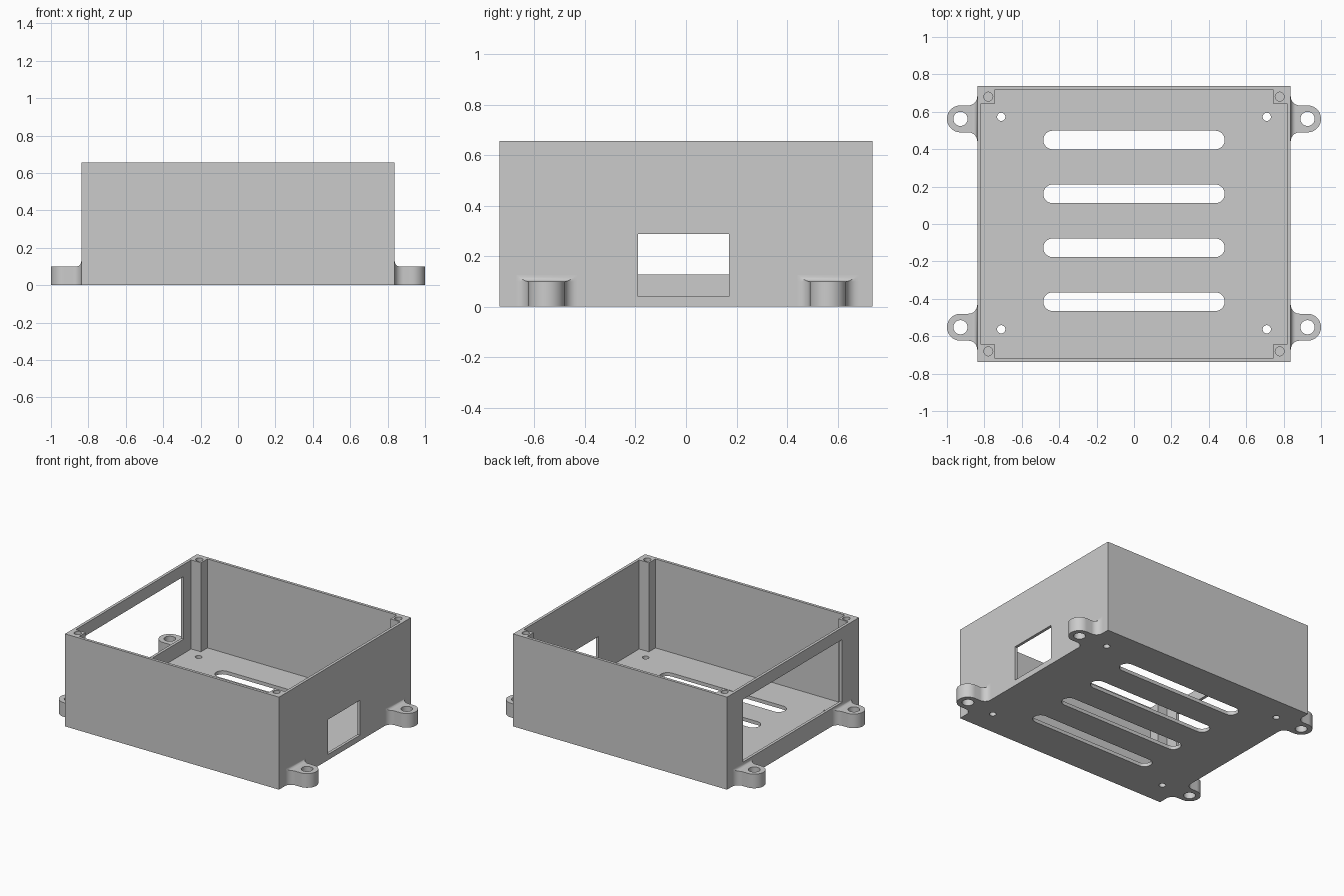
import bpy, bmesh
from math import sin, cos, pi

if "Cube" in bpy.data.objects:
    bpy.data.objects.remove(bpy.data.objects["Cube"], do_unlink=True)

grey = bpy.data.materials.new("light_grey_plastic")
grey.use_nodes = True
COLOUR = (0.6, 0.6, 0.6, 1)
grey.diffuse_color = COLOUR
grey.node_tree.nodes["Principled BSDF"].inputs["Base Color"].default_value = COLOUR

X, Y, H = 0.838, 0.738, 0.655      # outer half sizes and height
WALL, FLOOR = 0.02, 0.025
OFF = 0.005                        # mounting features sit slightly to the back


def add_prism(bm, outline, z0, z1):
    """Closed upright prism over a plan outline."""
    low = [bm.verts.new((x, y, z0)) for x, y in outline]
    high = [bm.verts.new((x, y, z1)) for x, y in outline]
    bm.faces.new(low[::-1])
    bm.faces.new(high)
    n = len(outline)
    for i in range(n):
        j = (i + 1) % n
        bm.faces.new((low[i], low[j], high[j], high[i]))


def rect(x0, x1, y0, y1):
    return [(x0, y0), (x1, y0), (x1, y1), (x0, y1)]


def arc(cx, cy, r, a0, a1, n):
    return [(cx + r * cos(a0 + (a1 - a0) * i / n),
             cy + r * sin(a0 + (a1 - a0) * i / n)) for i in range(n + 1)]


def circle(cx, cy, r, n=32):
    return arc(cx, cy, r, 0, 2 * pi, n)[:-1]


def finish(name, bm):
    bmesh.ops.recalc_face_normals(bm, faces=bm.faces)
    mesh = bpy.data.meshes.new(name)
    bm.to_mesh(mesh)
    bm.free()
    obj = bpy.data.objects.new(name, mesh)
    mesh.materials.append(grey)
    bpy.context.collection.objects.link(obj)
    return obj


def cut(obj, cutter):
    mod = obj.modifiers.new("cut", 'BOOLEAN')
    mod.operation, mod.solver, mod.object = 'DIFFERENCE', 'EXACT', cutter
    bpy.ops.object.select_all(action='DESELECT')
    bpy.context.view_layer.objects.active = obj
    obj.select_set(True)
    bpy.ops.object.modifier_apply(modifier=mod.name)
    bpy.data.objects.remove(cutter, do_unlink=True)


def smooth(obj):
    bpy.ops.object.select_all(action='DESELECT')
    bpy.context.view_layer.objects.active = obj
    obj.select_set(True)
    bpy.ops.object.shade_smooth_by_angle(angle=0.6)


# Housing block
bm = bmesh.new()
add_prism(bm, rect(-X, X, -Y, Y), 0, H)
housing = finish("housing", bm)

# Cavity, with notched corners that leave the screw posts standing
ix, iy, px, py = X - WALL, Y - WALL, 0.742, 0.645
plan = [(px, -iy), (px, -py), (ix, -py), (ix, py), (px, py), (px, iy)]
plan += [(-x, -y) for x, y in plan]
bm = bmesh.new()
add_prism(bm, plan, FLOOR, H + 0.1)
cut(housing, finish("cavity_cutter", bm))

# Openings: side windows, vent slots, floor holes, blind screw holes
bm = bmesh.new()
add_prism(bm, rect(X - 0.06, X + 0.1, -0.19, 0.17), 0.04, 0.287)
add_prism(bm, rect(-X - 0.1, -X + 0.06, -0.55, 0.56), 0.127, 0.57)
for i in range(4):
    y = -0.415 + i * 0.288
    slot = arc(0.435, y, 0.05, -pi / 2, pi / 2, 16)
    slot += arc(-0.435, y, 0.05, pi / 2, 3 * pi / 2, 16)
    add_prism(bm, slot, -0.1, FLOOR + 0.05)
for sx in (-1, 1):
    for sy in (-1, 1):
        add_prism(bm, circle(sx * 0.71, sy * 0.568 + OFF, 0.022),
                  -0.1, FLOOR + 0.05)
        add_prism(bm, circle(sx * 0.779, sy * 0.681, 0.024, 24), H - 0.2, H + 0.1)
cut(housing, finish("opening_cutter", bm))
smooth(housing)

# Mounting ears with flared necks and a fillet against the wall
R, HOLE_X, EAR_H, FLARE, FIL = 0.072, 0.928, 0.1, 0.048, 0.026


def half_width(x):
    """Half width of the flared neck at distance x from the centre."""
    d = max(0, X + FLARE - x)
    return R + FLARE - (FLARE ** 2 - min(d, FLARE) ** 2) ** 0.5


def ear(name, sx, cy):
    neck = arc(X + FLARE, R + FLARE, FLARE, pi, 3 * pi / 2, 10)
    side = [(X - 0.01, R + FLARE)] + neck
    outline = [(x, -y) for x, y in side]
    outline += arc(HOLE_X, 0, R, -pi / 2, pi / 2, 24)
    outline += side[::-1]
    bm = bmesh.new()
    add_prism(bm, outline, 0, EAR_H)
    obj = finish(name, bm)
    bm = bmesh.new()
    add_prism(bm, circle(HOLE_X, 0, 0.038), -0.1, EAR_H + 0.1)
    cut(obj, finish("ear_hole_cutter", bm))
    # Fillet strip follows the neck width
    bm = bmesh.new()
    bm.from_mesh(obj.data)
    rows = []
    for i in range(9):
        a = pi / 2 * i / 8
        x, z = X + FIL * (1 - cos(a)), EAR_H + FIL * (1 - sin(a))
        w = half_width(x)
        rows.append([bm.verts.new(p) for p in
                     ((x, -w, EAR_H - 0.001), (x, -w, z), (x, w, z), (x, w, EAR_H - 0.001))])
    for a, b in zip(rows, rows[1:]):
        for k in range(3):
            bm.faces.new((a[k], b[k], b[k + 1], a[k + 1]))
    for v in bm.verts:
        v.co.x *= sx
        v.co.y += cy
    bmesh.ops.recalc_face_normals(bm, faces=bm.faces)
    bm.to_mesh(obj.data)
    bm.free()
    smooth(obj)


for sx, side_name in ((1, "left"), (-1, "right")):
    for sy, end_name in ((-1, "front"), (1, "back")):
        ear(f"{end_name}_{side_name}_mounting_ear", sx, sy * 0.557 + OFF)
